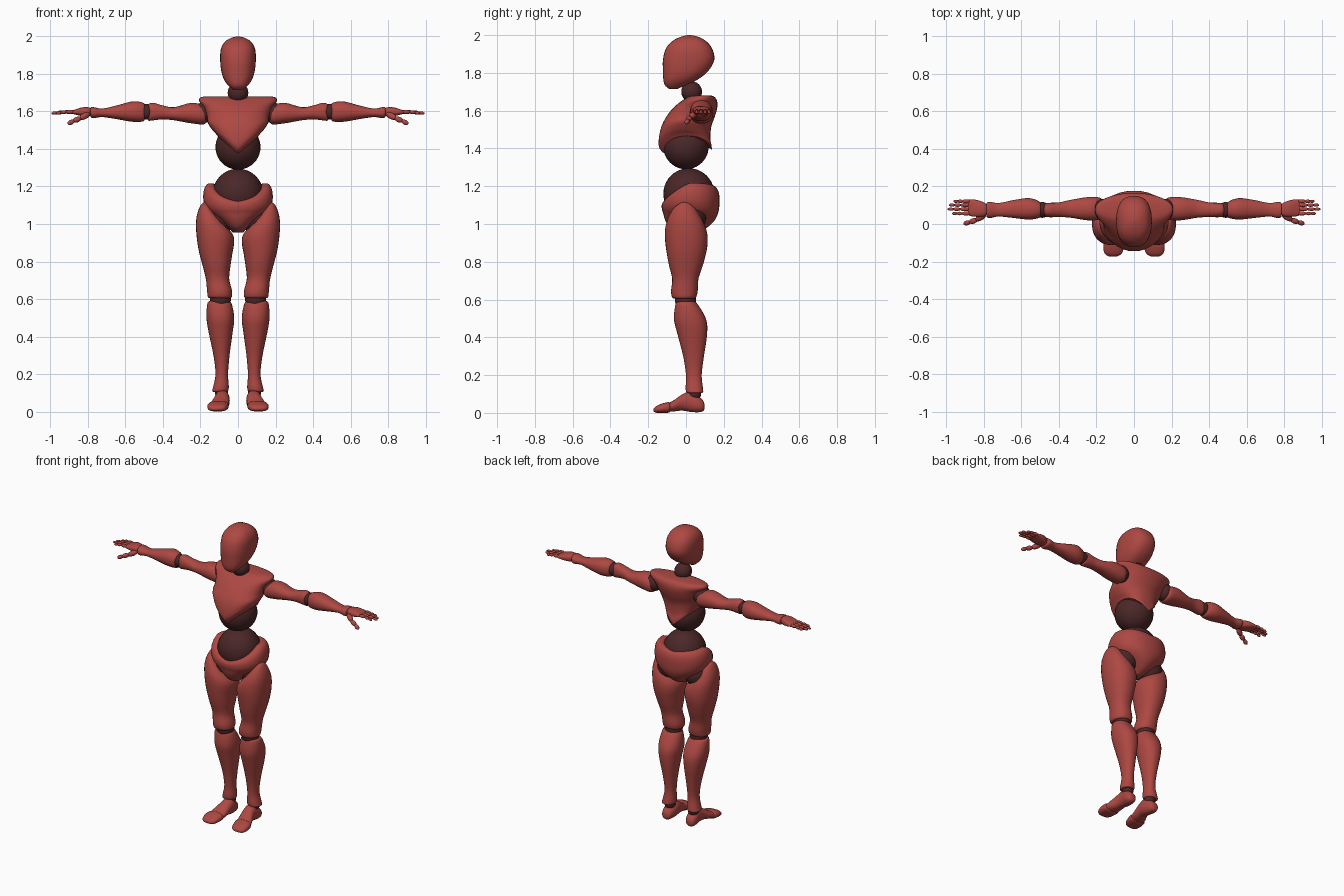
import bpy
import bmesh
import math
from mathutils import Vector

default_cube = bpy.data.objects.get("Cube")
if default_cube:
    bpy.data.objects.remove(default_cube, do_unlink=True)


def make_material(name, colour):
    material = bpy.data.materials.new(name)
    material.use_nodes = True
    material.diffuse_color = colour
    material.node_tree.nodes["Principled BSDF"].inputs["Base Color"].default_value = colour
    return material


SHELL = make_material("brick red", (0.42, 0.065, 0.055, 1))
JOINT = make_material("dark maroon", (0.07, 0.02, 0.021, 1))
SIDES = {"left": 1, "right": -1}
MM = 0.001


def finish(name, bm, material):
    """Turn a bmesh into a smooth shaded object."""
    bmesh.ops.recalc_face_normals(bm, faces=bm.faces)
    mesh = bpy.data.meshes.new(name)
    bm.to_mesh(mesh)
    bm.free()
    mesh.materials.append(material)
    obj = bpy.data.objects.new(name, mesh)
    bpy.context.collection.objects.link(obj)
    bpy.ops.object.select_all(action="DESELECT")
    obj.select_set(True)
    bpy.context.view_layer.objects.active = obj
    bpy.ops.object.shade_smooth_by_angle(angle=math.radians(50))
    return obj


def blend(rings, steps):
    """Smoothly interpolate between cross-sections."""
    rings = [Vector(ring) for ring in rings]
    padded = [rings[0]] + rings + [rings[-1]]
    for before, start, end, after in zip(padded, padded[1:], padded[2:], padded[3:]):
        for step in range(steps):
            t = step / steps
            slope_in, slope_out = (end - before) / 2, (after - start) / 2
            yield (start * (2 * t**3 - 3 * t**2 + 1) + slope_in * (t**3 - 2 * t**2 + t)
                   + end * (3 * t**2 - 2 * t**3) + slope_out * (t**3 - t**2))
    yield rings[-1]


def loft(name, axis, rings, side=1, power=2.2, warp=None, segments=32, steps=4):
    """Skin rounded sections (position, low a, high a, low b, high b), in mm."""
    bm = bmesh.new()
    loops = []
    for position, a_low, a_high, b_low, b_high in blend(rings, steps):
        loop = []
        for i in range(segments):
            angle = math.tau * i / segments
            u, v = (math.copysign(abs(w) ** (2 / power), w)
                    for w in (math.cos(angle), math.sin(angle)))
            a = (a_low + a_high) / 2 + u * (a_high - a_low) / 2
            b = (b_low + b_high) / 2 + v * (b_high - b_low) / 2
            along = position + (warp(position, u, v) if warp else 0)
            point = {"x": (along, a, b), "y": (a, along, b), "z": (a, b, along)}[axis]
            loop.append(bm.verts.new((point[0] * side * MM, point[1] * MM, point[2] * MM)))
        loops.append(loop)
    for lower, upper in zip(loops, loops[1:]):
        for i in range(segments):
            j = (i + 1) % segments
            bm.faces.new((lower[i], lower[j], upper[j], upper[i]))
    bm.faces.new(loops[0])
    bm.faces.new(loops[-1])
    return finish(name, bm, SHELL)


def ball(name, centre, radius, material=JOINT):
    bm = bmesh.new()
    bmesh.ops.create_uvsphere(bm, u_segments=32, v_segments=20, radius=radius)
    bmesh.ops.translate(bm, verts=bm.verts, vec=centre)
    return finish(name, bm, material)


def digit(name, points, radius, side):
    """A finger made of one rounded segment between each pair of points, in mm."""
    bm = bmesh.new()
    for start, end in zip(points, points[1:]):
        start, end = (Vector((p[0] * side, p[1], p[2])) for p in (start, end))
        direction = end - start
        half_length = direction.length / 2 + radius * 0.3
        segment = bmesh.ops.create_uvsphere(bm, u_segments=14, v_segments=10, radius=1)["verts"]
        for vert in segment:
            local = Vector((vert.co.x * radius, vert.co.y * radius, vert.co.z * half_length))
            vert.co = (direction.to_track_quat("Z", "Y") @ local + (start + end) / 2) * MM
        radius *= 0.88
    return finish(name, bm, SHELL)


# Head with a flat face and a pointed chin
loft("head", "z", [
    (1715, -25, 25, -90, -45), (1735, -48, 48, -112, 0), (1765, -72, 72, -120, 62),
    (1810, -88, 88, -122, 118), (1870, -95, 95, -122, 150), (1930, -92, 92, -106, 138),
    (1970, -72, 72, -70, 104), (1992, -38, 38, -26, 62), (2000, -6, 6, 10, 26)], power=2.4)
ball("neck_ball", (0, 0.03, 1.70), 0.055)


# Chest, its hem arched over the waist at the sides
def chest_hem(z, u, v):
    fade = max(0, (1580 - z) / 200)
    return 90 * fade * abs(u)


loft("chest", "z", [
    (1375, -108, 108, -118, 138), (1400, -118, 118, -140, 137), (1440, -138, 138, -145, 130),
    (1510, -162, 162, -132, 133), (1570, -166, 166, -103, 153), (1620, -180, 180, -62, 166),
    (1655, -207, 207, -18, 163), (1675, -200, 200, 15, 148), (1681, -165, 165, 40, 130)],
    warp=chest_hem)
ball("waist_ball", (0, 0, 1.41), 0.12)
ball("belly_ball", (0, 0.015, 1.16), 0.135)


# Pelvis shell, its upper rim dipping at the front
def pelvis_rim(z, u, v):
    fade = max(0, min(1, (z - 1060) / 130))
    return fade * (20 * abs(u) - 75 * max(0, -v) ** 1.2)


loft("pelvis", "z", [
    (955, -28, 28, -40, 60), (980, -52, 52, -85, 110), (1020, -100, 100, -110, 152),
    (1065, -158, 158, -122, 172), (1110, -183, 183, -128, 177), (1160, -183, 183, -128, 175),
    (1192, -165, 165, -118, 160), (1195, -135, 135, -100, 135), (1170, -100, 100, -75, 105)],
    warp=pelvis_rim)


# Thigh top is cut along the slanting groin line
def groin_slant(z, u, v):
    return 66 * u * max(0, (z - 850) / 190)


FINGERS = {"index": (56, 968), "middle": (79, 992), "ring": (101, 985), "little": (121, 960)}

for label, side in SIDES.items():
    # Leg
    ball(label + "_hip_ball", (0.10 * side, 0.02, 1.03), 0.085)
    loft(label + "_thigh", "z", [
        (1050, 85, 165, -45, 30), (1040, 55, 195, -80, 62), (1000, 30, 218, -104, 92),
        (950, 20, 224, -112, 112), (880, 25, 215, -107, 113), (790, 38, 192, -92, 92),
        (710, 47, 172, -73, 66), (645, 32, 165, -79, 62), (610, 34, 160, -72, 52),
        (604, 55, 140, -50, 30)], side, warp=groin_slant)
    ball(label + "_knee_ball", (0.094 * side, -0.003, 0.598), 0.056)
    loft(label + "_shin", "z", [
        (588, 60, 140, -38, 42), (580, 36, 162, -54, 58), (500, 20, 168, -64, 105),
        (420, 29, 156, -46, 112), (300, 45, 131, -15, 95), (200, 53, 120, 0, 83),
        (130, 49, 133, -2, 90), (108, 55, 137, 4, 90), (104, 70, 122, 20, 75)], side)
    ball(label + "_ankle_ball", (0.088 * side, 0.045, 0.10), 0.035)
    loft(label + "_foot", "y", [
        (97, 75, 105, 20, 48), (88, 60, 118, 8, 68), (60, 50, 126, 3, 92),
        (20, 44, 124, 6, 113), (-20, 46, 130, 12, 98), (-60, 48, 146, 8, 70),
        (-88, 52, 154, 6, 54)], side)
    loft(label + "_toes", "y", [
        (-84, 56, 152, 6, 50), (-92, 50, 160, 1, 57), (-125, 54, 164, 0, 50),
        (-158, 66, 156, 1, 36), (-172, 88, 136, 8, 22)], side, power=2.5)

    # Arm
    ball(label + "_shoulder_ball", (0.18 * side, 0.08, 1.595), 0.055)
    loft(label + "_upper_arm", "x", [
        (168, 55, 110, 1560, 1610), (180, 25, 140, 1532, 1632), (250, 20, 143, 1537, 1646),
        (340, 34, 128, 1553, 1623), (400, 37, 115, 1558, 1632), (450, 36, 113, 1553, 1646),
        (478, 42, 108, 1552, 1640), (484, 60, 92, 1575, 1620)], side)
    ball(label + "_elbow_ball", (0.49 * side, 0.075, 1.598), 0.042)
    loft(label + "_forearm", "x", [
        (496, 52, 98, 1570, 1628), (504, 33, 120, 1548, 1646), (560, 24, 138, 1545, 1654),
        (640, 32, 128, 1558, 1634), (720, 40, 112, 1570, 1616), (765, 32, 118, 1565, 1622),
        (784, 36, 114, 1568, 1624), (788, 55, 95, 1582, 1612)], side)

    # Hand
    loft(label + "_palm", "x", [
        (780, 58, 94, 1580, 1612), (795, 42, 112, 1574, 1622), (830, 38, 126, 1575, 1622),
        (870, 42, 132, 1584, 1610), (886, 48, 128, 1588, 1604)], side, power=2.6)
    digit(label + "_thumb", [
        (795, 50, 1588), (840, 22, 1564), (876, 10, 1550), (905, 2, 1535)], 17, side)
    for finger, (y, tip) in FINGERS.items():
        digit(label + "_" + finger + "_finger", [
            (875, y, 1598), (875 + (tip - 875) * 0.45, y, 1598),
            (875 + (tip - 875) * 0.75, y, 1594), (tip, y, 1590)], 11, side)
